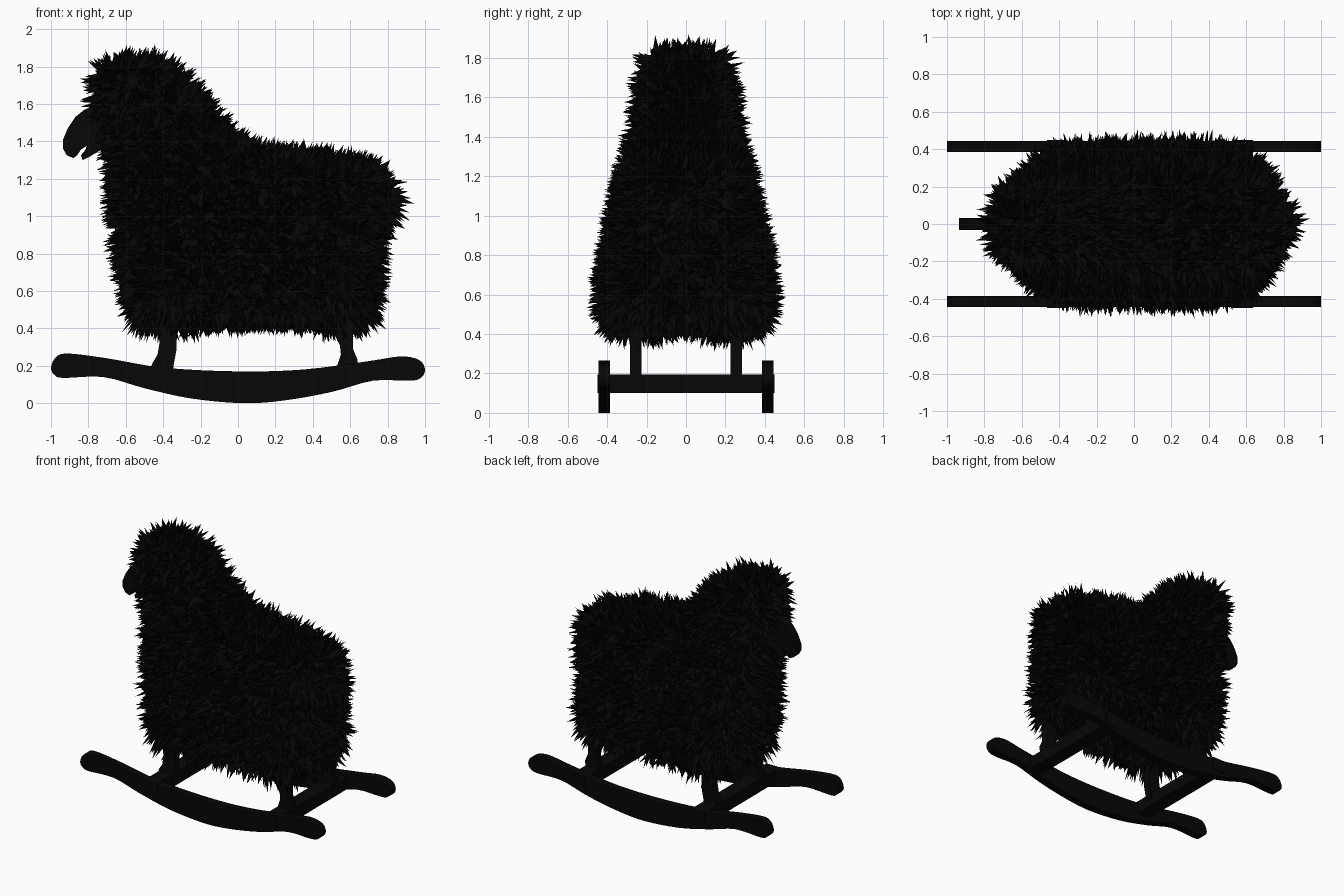
import bpy, bmesh, math, random
from mathutils import Vector

random.seed(4)
cube = bpy.data.objects.get("Cube")
if cube:
    bpy.data.objects.remove(cube)


def material(name, value):
    m = bpy.data.materials.new(name)
    m.use_nodes = True
    m.diffuse_color = (value, value, value, 1)
    m.node_tree.nodes["Principled BSDF"].inputs["Base Color"].default_value = m.diffuse_color
    return m


WOOL = material("black wool", 0.0017)
WOOD = material("black wood", 0.002)


def finish(bm, name, mat, smooth=False):
    bmesh.ops.recalc_face_normals(bm, faces=bm.faces)
    mesh = bpy.data.meshes.new(name)
    bm.to_mesh(mesh)
    bm.free()
    mesh.materials.append(mat)
    ob = bpy.data.objects.new(name, mesh)
    bpy.context.collection.objects.link(ob)
    if smooth:
        bpy.context.view_layer.objects.active = ob
        ob.select_set(True)
        bpy.ops.object.shade_smooth_by_angle(angle=math.radians(35))
        ob.select_set(False)
    return ob


def rounded(points, steps=4):
    """Closed Catmull-Rom curve through the points."""
    pts = [Vector(p) for p in points]
    out, n = [], len(pts)
    for i in range(n):
        a, b, c, d = (pts[(i + k) % n] for k in (-1, 0, 1, 2))
        for s in range(steps):
            t = s / steps
            out.append(0.5 * (2 * b + (c - a) * t + (2 * a - 5 * b + 4 * c - d) * t * t
                              + (3 * b - a - 3 * c + d) * t ** 3))
    return out


def plank(name, outline, y, thick):
    """Board cut from an x-z outline, centred on y."""
    bm = bmesh.new()
    face = bm.faces.new([bm.verts.new((p[0], y - thick / 2, p[1])) for p in outline])
    side = bmesh.ops.extrude_face_region(bm, geom=[face])["geom"]
    bmesh.ops.translate(bm, vec=(0, thick, 0),
                        verts=[v for v in side if isinstance(v, bmesh.types.BMVert)])
    return finish(bm, name, WOOD, True)


# Rockers, legs
rocker = rounded([(-1, .19), (-.97, .25), (-.9, .265), (-.7, .24), (-.4, .19), (0, .17),
                  (.35, .18), (.7, .225), (.87, .25), (.97, .23), (1, .175), (.97, .13),
                  (.9, .12), (.72, .12), (.5, .06), (.25, .015), (.03, 0), (-.25, .025),
                  (-.5, .08), (-.72, .14), (-.93, .135), (-.98, .15)])
front_leg = [(-.44, .6), (-.33, .6), (-.33, .28), (-.345, .2), (-.35, .15),
             (-.47, .15), (-.46, .21), (-.43, .26), (-.42, .32)]
rear_leg = [(.49, .6), (.63, .6), (.615, .35), (.615, .29), (.64, .23), (.63, .15),
            (.52, .15), (.53, .2), (.55, .26), (.545, .31), (.52, .36)]
for side, s in (("right", -1), ("left", 1)):
    plank(side + "_rocker", rocker, s * .415, .06)
    plank(side + "_front_leg", front_leg, s * .255, .06)
    plank(side + "_rear_leg", rear_leg, s * .255, .06)

# Cross bars joining the rockers
for name, x in (("front_cross_bar", -.41), ("rear_cross_bar", .58)):
    plank(name, [(x - .055, .1), (x + .055, .1), (x + .055, .195), (x - .055, .195)], 0, .9)

# Flat wooden face with a mouth notch
plank("face", [(-.6, 1.62), (-.76, 1.595), (-.82, 1.57), (-.87, 1.53), (-.91, 1.47),
               (-.935, 1.41), (-.935, 1.36), (-.915, 1.325), (-.88, 1.31), (-.86, 1.325),
               (-.84, 1.355), (-.81, 1.375), (-.815, 1.355), (-.84, 1.325), (-.83, 1.3),
               (-.79, 1.32), (-.74, 1.35), (-.6, 1.35)], 0, .065)

# Woolly body core: rings of z, x min, x max, half width
RINGS = [(.49, -.3, .45, .2), (.465, -.45, .62, .32), (.49, -.52, .67, .37),
         (.57, -.55, .7, .385), (.8, -.59, .71, .355), (.93, -.61, .715, .33),
         (1.0, -.615, .72, .313), (1.06, -.618, .725, .3), (1.12, -.62, .725, .288),
         (1.18, -.625, .725, .275), (1.23, -.63, .7, .262), (1.265, -.635, .5, .25),
         (1.31, -.64, .1, .238), (1.41, -.66, -.08, .218), (1.55, -.71, -.18, .195),
         (1.67, -.73, -.28, .182), (1.75, -.72, -.37, .172), (1.79, -.67, -.44, .15)]
SEG = 64
core = bmesh.new()
loops = []
for z, x0, x1, w in RINGS:
    ring = []
    for i in range(SEG):
        a = 2 * math.pi * i / SEG
        c, s = math.cos(a), math.sin(a)
        e = .6 if c < 0 and z > 1.2 else .45
        x = (x0 + x1) / 2 + (x1 - x0) / 2 * math.copysign(abs(c) ** e, c)
        y = w * math.copysign(abs(s) ** .55, s)
        # Stubby tail swelling out of the rump
        if c > 0:
            x += .11 * math.exp(-(y / .13) ** 2 - ((z - 1.08) / .12) ** 2)
        ring.append(core.verts.new((x, y, z)))
    loops.append(ring)
for low, high in zip(loops, loops[1:]):
    for i in range(SEG):
        j = (i + 1) % SEG
        core.faces.new((low[i], low[j], high[j], high[i]))
core.faces.new(loops[0][::-1])
core.faces.new(loops[-1])
bmesh.ops.recalc_face_normals(core, faces=core.faces)
bmesh.ops.triangulate(core, faces=core.faces)
patches = [([v.co.copy() for v in f.verts], f.normal.copy(), f.calc_area())
           for f in core.faces]
finish(core, "body_core", WOOL)

# Pointed locks of wool scattered over the core, combed slightly down and back
wool = bmesh.new()
for tri, normal, _ in random.choices(patches, weights=[p[2] for p in patches], k=7500):
    u, v = sorted((random.random(), random.random()))
    root = tri[0] * u + tri[1] * (v - u) + tri[2] * (1 - v)
    jitter = Vector([random.gauss(0, .4) for _ in range(3)])
    comb = Vector((.3 * max(normal.z, 0), 0, -.3 * (1 - abs(normal.z))))
    way = (normal + jitter + comb).normalized()
    if way.dot(normal) < .25:
        way = (way + normal).normalized()
    length = random.uniform(.055, .135)
    # Shaggier around the tops of the legs
    if root.z < .57 and min(abs(root.x + .38), abs(root.x - .6)) < .14 and abs(root.y) > .1:
        way = (way + Vector((0, 0, -.8))).normalized()
        length *= 1.25
    across = way.orthogonal().normalized()
    other = way.cross(across)
    turn = random.uniform(0, math.tau)
    width = random.uniform(.02, .038)
    base = []
    for k in range(3):
        a = turn + math.tau * k / 3
        base.append(wool.verts.new(root - normal * .01
                                   + (across * math.cos(a) + other * math.sin(a)) * width))
    tip = wool.verts.new(root + way * length)
    for k in range(3):
        wool.faces.new((base[k], base[(k + 1) % 3], tip))
finish(wool, "wool_tufts", WOOL)
